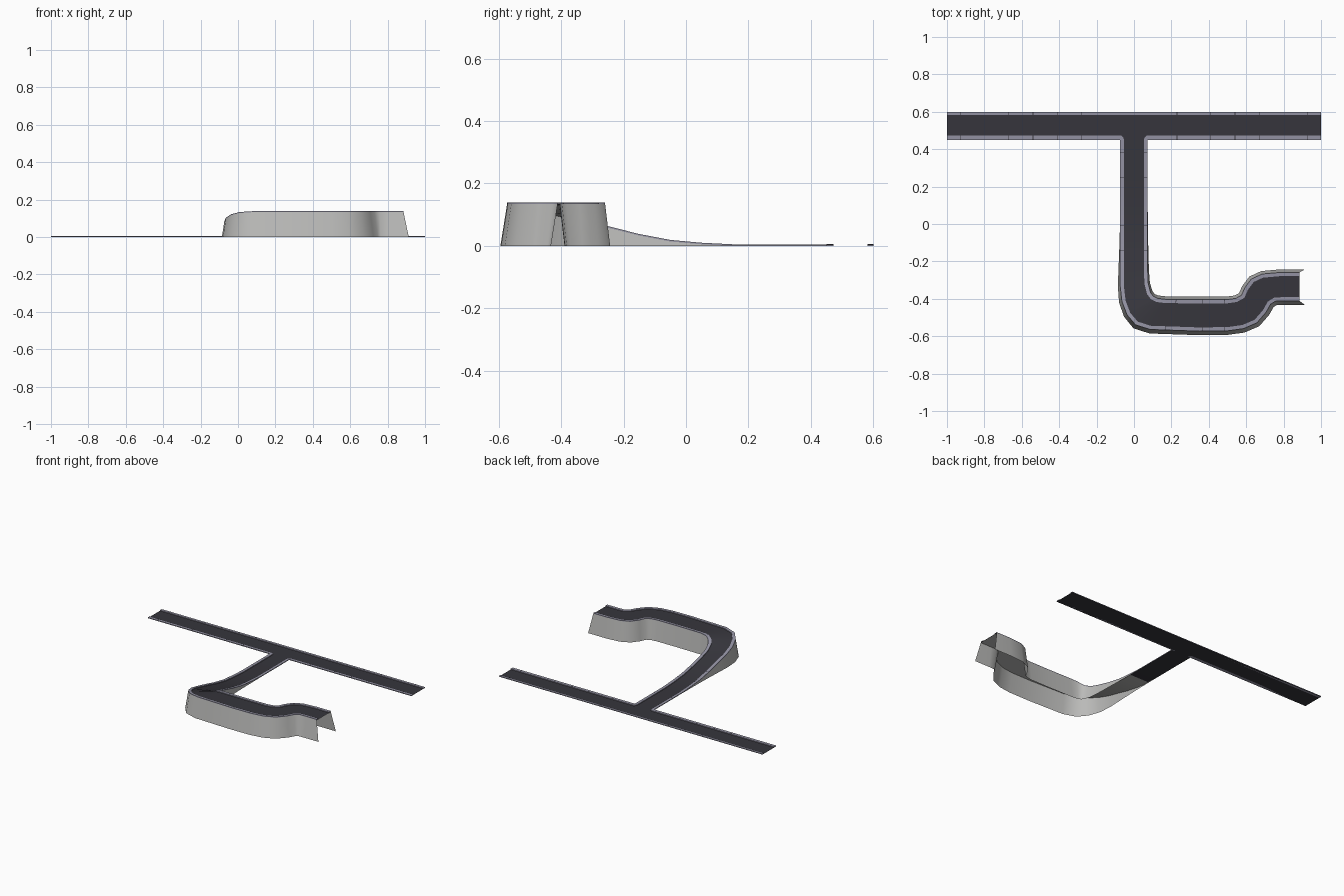
import bpy
from mathutils import Vector

if "Cube" in bpy.data.objects:
    bpy.data.objects.remove(bpy.data.objects["Cube"])


def material(name, rgb):
    m = bpy.data.materials.new(name)
    m.diffuse_color = (*rgb, 1)
    m.use_nodes = True
    m.node_tree.nodes["Principled BSDF"].inputs["Base Color"].default_value = m.diffuse_color
    return m


ASPHALT = material("asphalt", (0.037, 0.036, 0.045))
KERB = material("kerb_grey", (0.29, 0.285, 0.36))
CONCRETE = material("light_concrete", (0.50, 0.50, 0.49))
KERB_W, KERB_H = 0.02, 0.005


def build(name, verts, faces, mat, smooth=False):
    me = bpy.data.meshes.new(name)
    me.from_pydata([tuple(v) for v in verts], [], faces)
    me.materials.append(mat)
    ob = bpy.data.objects.new(name, me)
    bpy.context.collection.objects.link(ob)
    if smooth:
        bpy.context.view_layer.objects.active = ob
        ob.select_set(True)
        bpy.ops.object.shade_smooth_by_angle(angle=0.7)
        ob.select_set(False)
    return ob


def sweep(name, rails, mat, flip=False):
    """Skin a list of equal-length rails into one strip."""
    n = len(rails[0])
    verts = [p for r in rails for p in r]
    faces = []
    for r in range(len(rails) - 1):
        for i in range(n - 1):
            a = r * n + i
            f = (a, a + 1, a + n + 1, a + n)
            faces.append(f[::-1] if flip else f)
    return build(name, verts, faces, mat, True)


def prism(name, pts, z0, z1, mat):
    n = len(pts)
    verts = [(x, y, z) for z in (z0, z1) for x, y in pts]
    faces = [tuple(range(n))[::-1], tuple(range(n, 2 * n))]
    faces += [(i, (i + 1) % n, (i + 1) % n + n, i + n) for i in range(n)]
    return build(name, verts, faces, mat)


def rect(x0, x1, y0, y1):
    return [(x0, y0), (x1, y0), (x1, y1), (x0, y1)]


def offset(rail, dists, side):
    """Shift a rail sideways with mitred corners; side 1 = left, -1 = right."""
    out = []
    for i, p in enumerate(rail):
        a = (p - rail[max(i - 1, 0)]).to_2d()
        b = (rail[min(i + 1, len(rail) - 1)] - p).to_2d()
        a = a.normalized() if a.length else b.normalized()
        b = b.normalized() if b.length else a
        t = (a + b).normalized()
        d = dists[i] / max(t.dot(a), 0.7) * side
        out.append(Vector((p.x - t.y * d, p.y + t.x * d, p.z)))
    return out


def lift(rail, dz):
    return [p + Vector((0, 0, dz)) for p in rail]


# Main road with its kerbs; the near kerb is broken by the junction
build("main_road", [(-1, 0.45, 0), (1, 0.45, 0), (1, 0.6, 0), (-1, 0.6, 0)],
      [(0, 1, 2, 3)], ASPHALT)
prism("main_kerb_far", rect(-1, 1, 0.582, 0.6), 0, KERB_H, KERB)
prism("main_kerb_near_left", [(-1, 0.45), (-0.054, 0.45), (-0.056, 0.461), (-0.068, 0.472),
                              (-1, 0.472)], 0, KERB_H, KERB)
prism("main_kerb_near_right", [(1, 0.472), (0.068, 0.472), (0.056, 0.461), (0.053, 0.45),
                               (1, 0.45)], 0, KERB_H, KERB)

# Kerb joints on the main road
for x in (0.28, 0.41, 0.54, 0.67, 0.93):
    for s in (-1, 1):
        if s == 1 and x == 0.28:
            x = 0.23
        for y0, y1 in ((0.45, 0.472), (0.582, 0.6)):
            prism("main_kerb_joint", rect(s * x - 0.0015, s * x + 0.0015, y0, y1),
                  KERB_H, KERB_H + 0.0004, ASPHALT)

# Side road stations: left edge x y, right edge x y, height
STATIONS = [(0.053, y, -0.054, y, z) for y, z in (
    (0.45, 0), (0.15, 0), (0.05, 0.005), (-0.05, 0.014), (-0.15, 0.033), (-0.25, 0.058))]
STATIONS += [
    (0.056, -0.32, -0.054, -0.33, 0.077), (0.070, -0.375, -0.045, -0.41, 0.099),
    (0.09, -0.402, -0.02, -0.475, 0.117), (0.12, -0.417, 0.02, -0.522, 0.129)]
STATIONS += [(*p, 0.134) for p in (
    (0.17, -0.423, 0.09, -0.544), (0.35, -0.425, 0.35, -0.553), (0.50, -0.424, 0.50, -0.551),
    (0.55, -0.417, 0.58, -0.54), (0.59, -0.395, 0.645, -0.512), (0.61, -0.35, 0.69, -0.46),
    (0.64, -0.31, 0.715, -0.415), (0.69, -0.287, 0.75, -0.393), (0.78, -0.279, 0.80, -0.391),
    (0.885, -0.279, 0.885, -0.391))]
left = [Vector((s[0], s[1], s[4])) for s in STATIONS]
right = [Vector((s[2], s[3], s[4])) for s in STATIONS]
n = len(STATIONS)
RAMP = 2    # station where the embankment starts
outer = {}

for label, rail, side, flare in (("left", left, 1, 0.12), ("right", right, -1, 0.16)):
    edge = offset(rail, [KERB_W] * n, side)
    outer[label] = edge
    # Raised kerb
    sweep("side_kerb_" + label, [rail, lift(rail, KERB_H), lift(edge, KERB_H), edge],
          KERB, side < 0)
    # Sloping embankment wall, flared forward at its open end
    base = offset(rail, [KERB_W + flare * p.z for p in rail], side)
    for p in base:
        p.z = 0
    base[-1].x += 0.028
    sweep("embankment_" + label, [edge[RAMP - 1:], base[RAMP - 1:]], CONCRETE, side < 0)
    # Kerb joints at positions along the stations
    for t in (0.23, 0.67, 2.6, 3.9, 10.3, 11.1, 11.9):
        i = int(t)
        a = rail[i].lerp(rail[i + 1], t - i)
        b = edge[i].lerp(edge[i + 1], t - i)
        d = (rail[i + 1] - rail[i]).normalized() * 0.0015
        up = Vector((0, 0, KERB_H + 0.0004))
        f = (0, 1, 2, 3) if side > 0 else (3, 2, 1, 0)
        build("side_kerb_joint", [a - d + up, a + d + up, b + d + up, b - d + up], [f], ASPHALT)

# Road surface under kerbs and pale underside of the raised deck
sweep("side_road", [outer["right"], right, left, outer["left"]], ASPHALT)
sweep("deck_underside", [lift(outer["right"][RAMP:], -0.003),
                         lift(outer["left"][RAMP:], -0.003)], CONCRETE, True)
